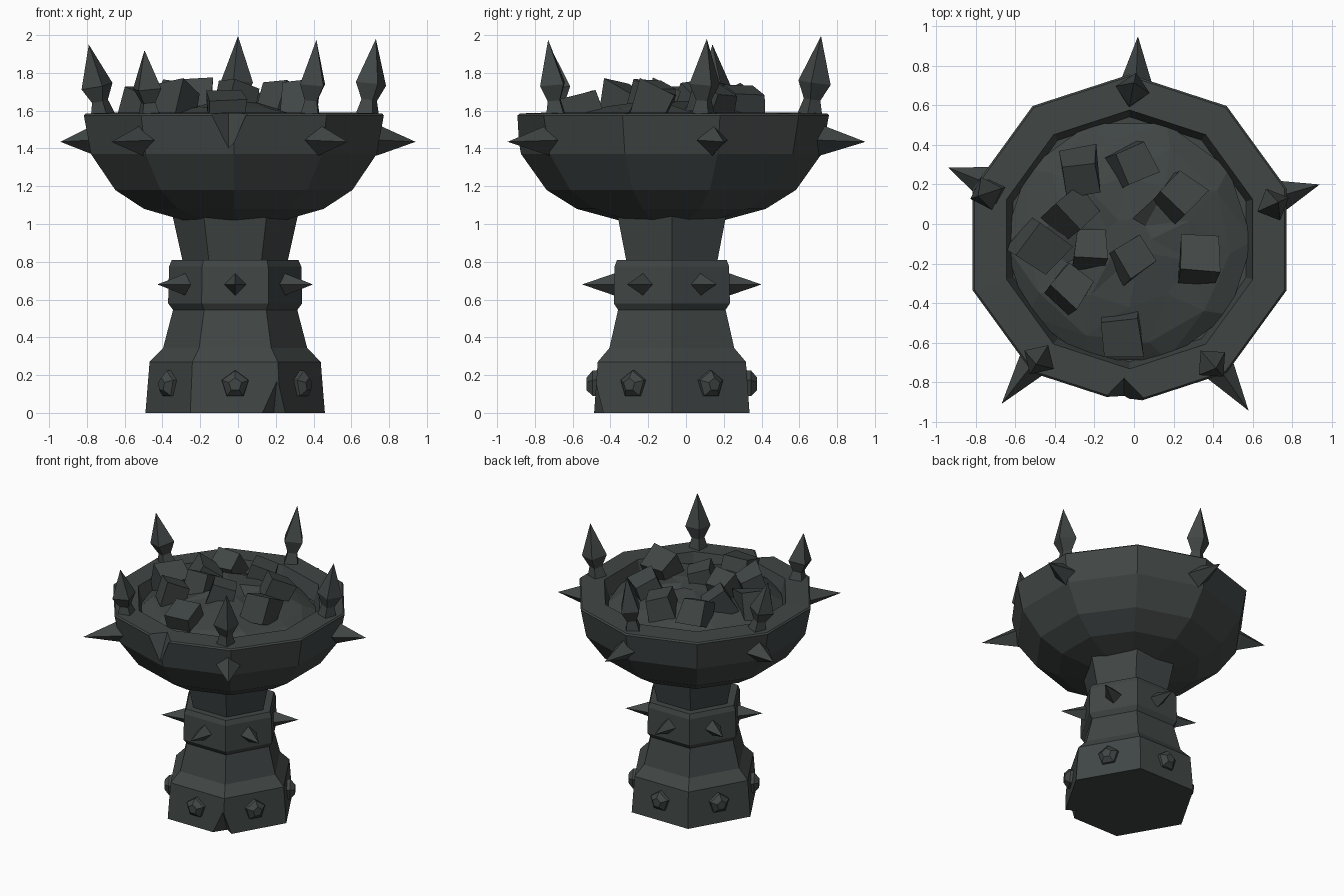
import bpy, bmesh, random
from math import sin, cos, pi, radians
from mathutils import Vector, Matrix

if "Cube" in bpy.data.objects:
    bpy.data.objects.remove(bpy.data.objects["Cube"])

random.seed(4)
iron = bpy.data.materials.new("dark iron")
iron.diffuse_color = (0.052, 0.062, 0.060, 1)
iron.use_nodes = True
iron.node_tree.nodes["Principled BSDF"].inputs["Base Color"].default_value = iron.diffuse_color


def finish(name, bm):
    bmesh.ops.remove_doubles(bm, verts=bm.verts, dist=0.0005)
    bmesh.ops.recalc_face_normals(bm, faces=bm.faces)
    me = bpy.data.meshes.new(name)
    bm.to_mesh(me)
    bm.free()
    me.materials.append(iron)
    ob = bpy.data.objects.new(name, me)
    bpy.context.collection.objects.link(ob)
    return ob


def lathe(name, profile, n, origin=(0, 0, 0), axis=None, phase=0.0):
    """Closed n-sided solid from (radius, distance) pairs along an axis."""
    bm = bmesh.new()
    rings = [[bm.verts.new((r * cos(phase + 2 * pi * i / n), r * sin(phase + 2 * pi * i / n), t))
              for i in range(n)] for r, t in profile]
    for a, b in zip(rings, rings[1:]):
        for i in range(n):
            j = (i + 1) % n
            bm.faces.new((a[i], a[j], b[j], b[i]))
    if profile[0][0] > 0.001:
        bm.faces.new(rings[0][::-1])
    if profile[-1][0] > 0.001:
        bm.faces.new(rings[-1])
    rot = Vector(axis).to_track_quat('Z', 'Y').to_matrix().to_4x4() if axis else Matrix()
    bm.transform(Matrix.Translation(origin) @ rot)
    return finish(name, bm)


def chip(target, cutter):
    """Cut a chip out of a part and discard the cutter."""
    cutter.hide_render = True
    mod = target.modifiers.new("chip", 'BOOLEAN')
    mod.operation = 'DIFFERENCE'
    mod.object = cutter
    mod.solver = 'EXACT'
    bpy.context.view_layer.objects.active = target
    bpy.ops.object.modifier_apply(modifier=mod.name)
    bpy.data.objects.remove(cutter)


# hexagonal column
C = (-0.015, -0.075, 0)
plinth = lathe("plinth", [(0.475, 0), (0.453, 0.27), (0.38, 0.345)], 6, C)
lathe("lower_shaft", [(0.385, 0.33), (0.325, 0.56)], 6, C)
lathe("column_band", [(0.325, 0.54), (0.355, 0.58), (0.35, 0.775), (0.335, 0.81)], 6, C)
lathe("neck", [(0.275, 0.79), (0.333, 1.05)], 6, C)
chip(plinth, lathe("plinth_chip", [(0.12, -0.03), (0, 0.22)], 4, (0.21, -0.5, 0), phase=0.2))

# studs and spikes on the six column faces
for k in range(6):
    a = radians(30 + 60 * k)
    d = Vector((cos(a), sin(a), 0))
    lathe("plinth_stud", [(0.078, -0.03), (0.074, 0.02), (0.036, 0.052)], 5,
          Vector(C) + d * 0.40 + Vector((0, 0, 0.15)), d, phase=pi / 2)
    lathe("band_spike", [(0.065, -0.02), (0.06, 0), (0, 0.175)], 4,
          Vector(C) + d * 0.30 + Vector((0, 0, 0.68)), d)

# ten-sided bowl with hollow top
B = Vector((-0.022, -0.078, 0))
bowl = lathe("bowl", [(0.28, 1.02), (0.5, 1.08), (0.66, 1.18), (0.795, 1.37), (0.835, 1.575),
                      (0.825, 1.585), (0.655, 1.59), (0.62, 1.47)], 10, B, phase=pi / 2)
chip(bowl, lathe("rim_chip", [(0, 1.37), (0.125, 1.63)], 4, (-0.05, -0.885, 0)))

# outward spikes on the bowl: tip positions
for x, y in [(0.02, 0.95), (0.94, 0.2), (0.58, -0.945), (-0.67, -0.91), (-0.94, 0.285)]:
    tip = Vector((x, y, 1.435))
    r = (tip - B).to_2d().normalized() * 0.76
    base = B + Vector((r.x, r.y, 1.445))
    d = tip - base
    lathe("bowl_spike", [(0.09, -0.04), (0.082, 0.03), (0, d.length)], 4, base, d)

# upright finials on the rim: base and tip
for bx, by, tx, ty, tz in [(-0.715, 0.165, -0.79, 0.14, 1.95), (-0.012, 0.655, 0.0, 0.715, 1.995),
                           (0.685, 0.09, 0.73, 0.11, 1.98), (0.38, -0.69, 0.415, -0.73, 1.975),
                           (-0.47, -0.67, -0.495, -0.71, 1.92)]:
    base = Vector((bx, by, 1.57))
    d = Vector((tx, ty, tz)) - base
    h = d.length
    lathe("rim_finial", [(0.07, 0), (0.045, 0.21 * h), (0.088, 0.42 * h), (0, h)], 4, base, d)

# lumpy bed of coals
bm = bmesh.new()
bed = []
for r, z, jit in [(0.63, 1.5, 0.01), (0.52, 1.555, 0.025), (0.33, 1.61, 0.035), (0.12, 1.63, 0.03)]:
    bed.append([bm.verts.new((-0.03 + r * cos(2 * pi * i / 10 + r), -0.09 + r * sin(2 * pi * i / 10 + r),
                              z + random.uniform(-jit, jit))) for i in range(10)])
for a, b in zip(bed, bed[1:]):
    for i in range(10):
        j = (i + 1) % 10
        bm.faces.new((a[i], a[j], b[j]))
        bm.faces.new((a[i], b[j], b[i]))
bm.faces.new(bed[-1])
bm.faces.new(bed[0][::-1])
finish("coal_bed", bm)

# loose angular coals: x, y, z, size
for x, y, z, s in [(-0.27, 0.26, 1.63, 0.19), (-0.01, 0.30, 1.63, 0.19), (0.22, 0.14, 1.64, 0.19),
                   (-0.31, 0.05, 1.63, 0.18), (-0.48, -0.12, 1.60, 0.2), (-0.33, -0.32, 1.64, 0.19),
                   (-0.01, -0.17, 1.66, 0.19), (0.33, -0.18, 1.63, 0.2), (-0.07, -0.55, 1.59, 0.2),
                   (-0.22, -0.12, 1.66, 0.17)]:
    bm = bmesh.new()
    bmesh.ops.create_cube(bm, size=s)
    for v in bm.verts:
        v.co *= random.uniform(0.8, 1.1)
    rot = Matrix.Rotation(random.uniform(0, pi), 4, 'Z') @ Matrix.Rotation(random.uniform(0.2, 0.6), 4, 'X')
    bm.transform(Matrix.Translation((x, y, z)) @ rot)
    finish("coal", bm)
